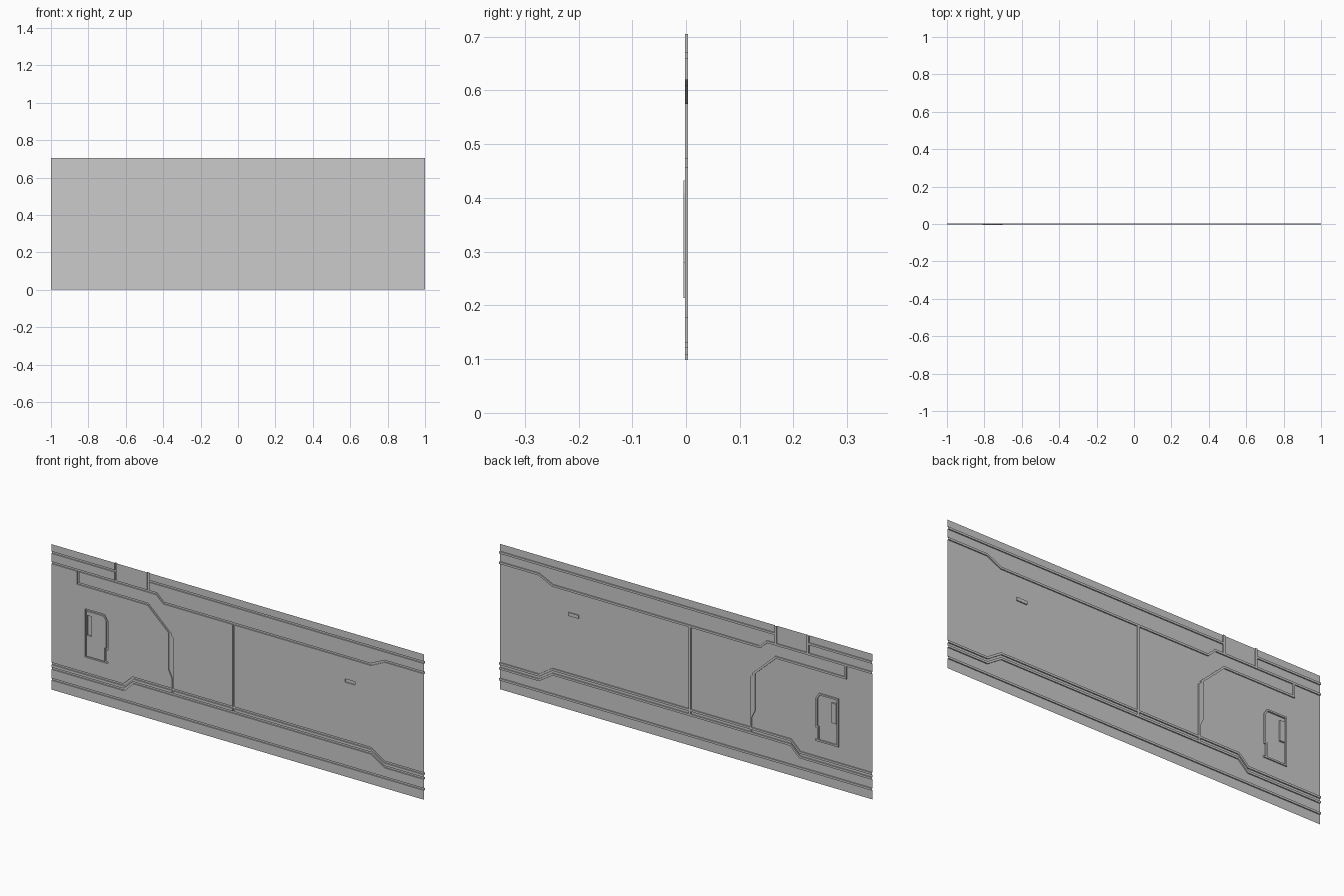
import bpy, bmesh, math
from mathutils import Vector
from mathutils.geometry import delaunay_2d_cdt

if "Cube" in bpy.data.objects:
    bpy.data.objects.remove(bpy.data.objects["Cube"])

W = 0.010                       # groove width
SHEET, FLOOR, RAISED = -0.002, 0.0035, -0.0045   # y depth of each level
TOP = 0.705

shapes = []                     # (polygon in x/z, depth); later shapes win


def area(poly, depth):
    pts = [Vector(p) for p in poly]
    a = sum(p.x * q.y - q.x * p.y for p, q in zip(pts, pts[1:] + pts[:1]))
    shapes.append((pts if a > 0 else pts[::-1], depth))


def rect(x0, z0, x1, z1, depth):
    area([(x0, z0), (x1, z0), (x1, z1), (x0, z1)], depth)


def groove(path, closed=False, width=W):
    """Mitred strip along a polyline, one quad per segment."""
    p = [Vector(q) for q in path]
    n = len(p)
    offs = []
    for i in range(n):
        dirs = []
        if i > 0 or closed:
            dirs.append((p[i] - p[i - 1]).normalized())
        if i < n - 1 or closed:
            dirs.append((p[(i + 1) % n] - p[i]).normalized())
        nrm = [Vector((-d.y, d.x)) for d in dirs]
        m = sum(nrm, Vector((0, 0))).normalized()
        offs.append(m * (width / 2 / m.dot(nrm[0])))
    for i in range(n if closed else n - 1):
        j = (i + 1) % n
        area([p[i] - offs[i], p[j] - offs[j], p[j] + offs[j], p[i] + offs[i]], FLOOR)


# whole wall sheet
rect(-1, 0, 1, TOP, SHEET)

# raised hatch plate, framed by a groove, with a handle slot
hatch = [(-.815, .21), (-.71, .21), (-.71, .275), (-.70, .275),
         (-.70, .41), (-.716, .436), (-.815, .436)]
area(hatch, RAISED)
groove(hatch, closed=True, width=.008)
groove([(-.71, .21), (-.695, .21)], width=.008)
rect(-.807, .315, -.782, .412, FLOOR)

# upper trim lines and the two short dividers
groove([(-1, .665), (-.655, .665)])
groove([(-.482, .665), (1, .665)])
groove([(-1, .615), (-.435, .615), (-.397, .58), (.715, .58), (.788, .615), (1, .615)])
for x in (-.655, -.482):
    groove([(x, .615), (x, TOP)])

# lower double trim line and the skirting line
for z in (.103, .126):
    groove([(-1, z), (-.612, z), (-.562, z + .047), (.715, z + .047), (.788, z), (1, z)])
groove([(-1, .05), (1, .05)])

# left panel outline, with a wider recess beside its right edge
groove([(-.857, .615), (-.857, .552), (-.482, .552), (-.358, .437)])
area([(-.372, .445), (-.345, .423), (-.345, .15), (-.353, .15), (-.353, .225), (-.372, .265)], FLOOR)

# centre seam and small slot
groove([(-.022, .15), (-.022, .58)])
rect(.575, .457, .63, .473, FLOOR)

# merge all outlines into one flat subdivision
coords, polys = [], []
for pts, depth in shapes:
    polys.append(list(range(len(coords), len(coords) + len(pts))))
    coords.extend(pts)
verts, edges, faces, _, _, src = delaunay_2d_cdt(coords, [], polys, 1, 1e-5, True)

# lift each cell to its depth and close the steps with walls
bm = bmesh.new()
cache, edge_levels = {}, {}


def vert(i, depth):
    if (i, depth) not in cache:
        cache[i, depth] = bm.verts.new((verts[i].x, depth, verts[i].y))
    return cache[i, depth]


for f, ids in zip(faces, src):
    if not ids:
        continue
    depth = shapes[max(ids)][1]
    bm.faces.new([vert(i, depth) for i in f])
    for a, b in zip(f, list(f[1:]) + [f[0]]):
        edge_levels.setdefault((min(a, b), max(a, b)), []).append((a, b, depth))
for sides in edge_levels.values():
    if len(sides) == 2 and sides[0][2] != sides[1][2]:
        a, b, d0 = sides[0]
        d1 = sides[1][2]
        bm.faces.new([vert(b, d0), vert(a, d0), vert(a, d1), vert(b, d1)])

bmesh.ops.dissolve_limit(bm, angle_limit=math.radians(1), verts=bm.verts[:], edges=bm.edges[:])
mesh = bpy.data.meshes.new("wall_panel")
bm.to_mesh(mesh)
bm.free()
bpy.context.collection.objects.link(bpy.data.objects.new("wall_panel", mesh))
